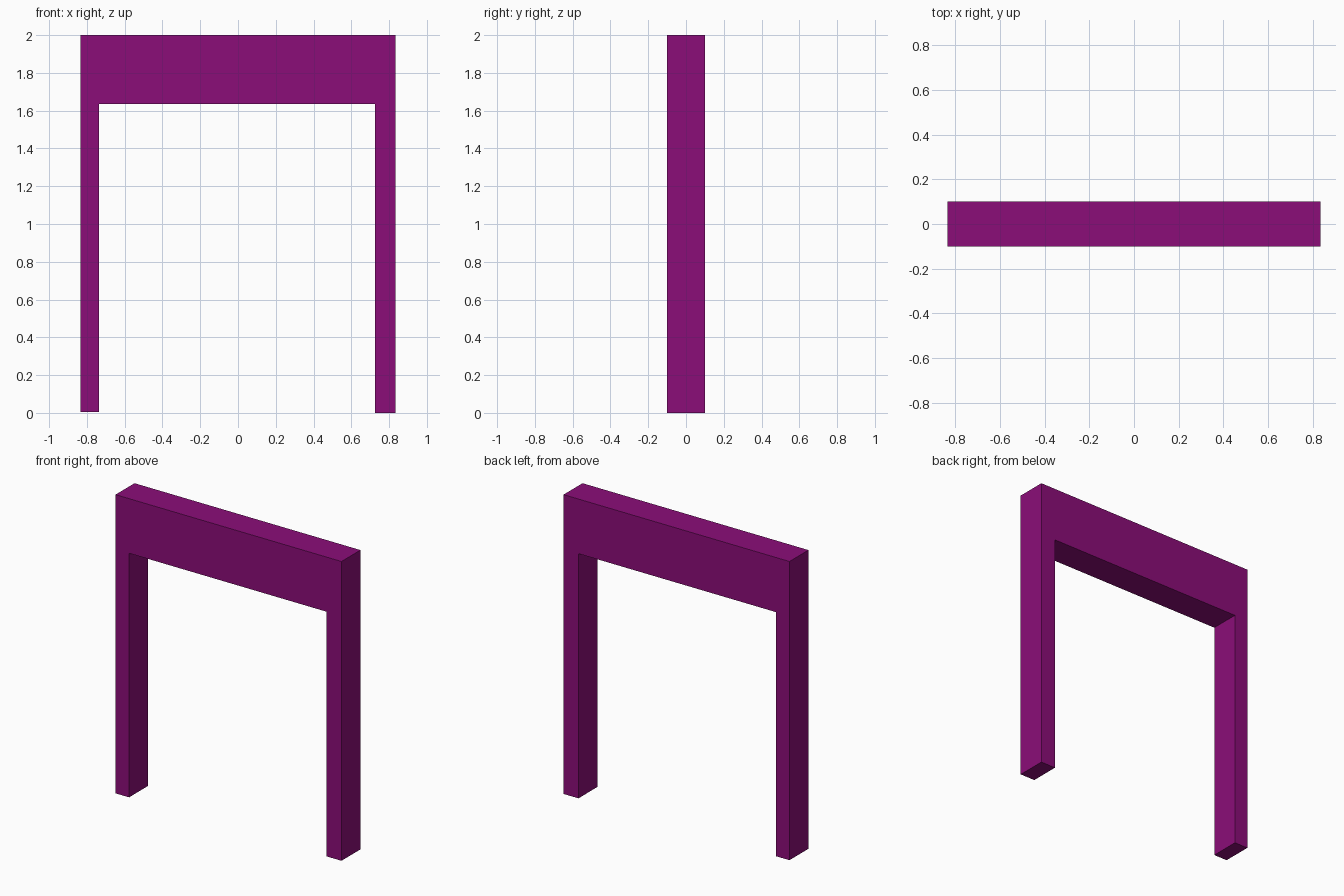
import bpy
import bmesh

if "Cube" in bpy.data.objects:
    bpy.data.objects.remove(bpy.data.objects["Cube"])

DEPTH = 0.2

# Front outline of the frame: two slim posts joined by a deep header
outline = [
    (-0.835, 0.004), (-0.735, 0.004), (-0.735, 1.635), (0.725, 1.635),
    (0.725, 0.0), (0.835, 0.0), (0.835, 2.0), (-0.835, 2.0),
]

# Extrude the outline from front to back
bm = bmesh.new()
front = bm.faces.new([bm.verts.new((x, -DEPTH / 2, z)) for x, z in outline])
extruded = bmesh.ops.extrude_face_region(bm, geom=[front], use_keep_orig=True)
back_verts = [g for g in extruded["geom"] if isinstance(g, bmesh.types.BMVert)]
bmesh.ops.translate(bm, verts=back_verts, vec=(0, DEPTH, 0))
bmesh.ops.recalc_face_normals(bm, faces=bm.faces)

mesh = bpy.data.meshes.new("door_frame")
bm.to_mesh(mesh)
bm.free()
frame = bpy.data.objects.new("door_frame", mesh)
bpy.context.collection.objects.link(frame)

# Purple paint
paint = bpy.data.materials.new("purple_paint")
paint.diffuse_color = (0.26, 0.004, 0.19, 1.0)
paint.use_nodes = True
paint.node_tree.nodes["Principled BSDF"].inputs["Base Color"].default_value = paint.diffuse_color
mesh.materials.append(paint)
